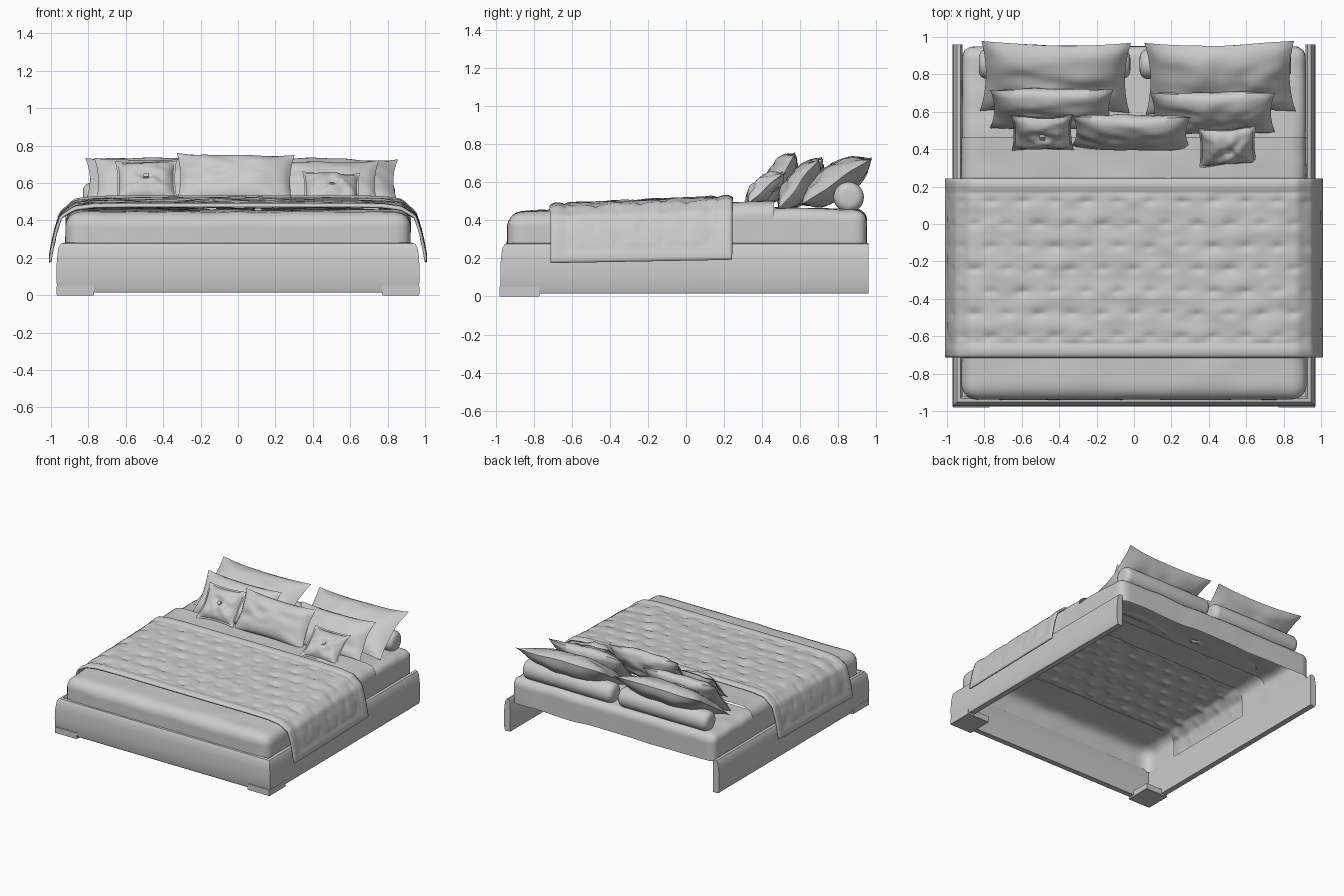
import bpy, bmesh
from math import radians, exp, sin, pi, hypot
from mathutils import Vector, Matrix, noise

if "Cube" in bpy.data.objects:
    bpy.data.objects.remove(bpy.data.objects["Cube"])


def finish(name, bm, angle=50):
    bmesh.ops.recalc_face_normals(bm, faces=bm.faces)
    me = bpy.data.meshes.new(name)
    bm.to_mesh(me)
    bm.free()
    ob = bpy.data.objects.new(name, me)
    bpy.context.collection.objects.link(ob)
    bpy.ops.object.select_all(action='DESELECT')
    ob.select_set(True)
    bpy.context.view_layer.objects.active = ob
    bpy.ops.object.shade_smooth_by_angle(angle=radians(angle))
    return ob


def wobble(x, y, z=0.0):
    return noise.noise(Vector((x, y, z)))


def box(name, lo, hi, matrix=None, bevel=0.0):
    bm = bmesh.new()
    bmesh.ops.create_cube(bm, size=1)
    lo, hi = Vector(lo), Vector(hi)
    for v in bm.verts:
        v.co = (lo + hi) / 2 + v.co * (hi - lo)
    if bevel:
        bmesh.ops.bevel(bm, geom=bm.edges[:], offset=bevel, segments=2, affect='EDGES')
    if matrix:
        bm.transform(matrix)
    return finish(name, bm, 30)


# Upholstered rails: one section swept round a U, open at the head
def bed_frame():
    section = [(-.027, .015), (.018, .015), (.025, .03), (.028, .12), (.025, .2),
               (.017, .255), (.004, .276), (-.015, .281), (-.027, .262)]
    bm = bmesh.new()
    rings = []
    for sx, back in ((-1, 1), (-1, 0), (1, 0), (1, 1)):
        rings.append([bm.verts.new((sx * (.943 + d), .96 if back else -(.948 + d), z))
                      for d, z in section])
    n = len(section)
    for a, b in zip(rings, rings[1:]):
        for i in range(n):
            j = (i + 1) % n
            bm.faces.new((a[i], a[j], b[j], b[i]))
    bm.faces.new(rings[0])
    bm.faces.new(rings[-1])
    finish("bed_frame", bm, 40)


# Soft rounded box shell, open underneath; keep(y) picks the visible stretch
def soft_shell(name, half_x, y0, y1, z0, top, radius, keep):
    bm = bmesh.new()
    bmesh.ops.create_cube(bm, size=2)
    bmesh.ops.subdivide_edges(bm, edges=bm.edges[:], cuts=44, use_grid_fill=True)
    bmesh.ops.delete(bm, geom=[f for f in bm.faces if f.calc_center_median().z < -.999],
                     context='FACES')
    size = Vector((half_x, (y1 - y0) / 2, .3))
    inner = size - Vector((radius,) * 3)
    for v in bm.verts:
        p = Vector(a * b for a, b in zip(v.co, size))
        c = Vector(max(-i, min(i, a)) for a, i in zip(p, inner))
        c.z = min(p.z, inner.z)
        if (p - c).length > 1e-6:
            p = c + (p - c).normalized() * radius
        y = p.y + (y0 + y1) / 2
        t = top(y)
        z = max(z0 + .01 * wobble(p.x * 4, y * 4), p.z - .3 + t)
        k = .008 * wobble(p.x * 5, y * 7, z * 4)
        v.co = (p.x + k * .5, y + k * .5, z + k)
    bmesh.ops.remove_doubles(bm, verts=bm.verts, dist=.0005)
    bmesh.ops.delete(bm, geom=[f for f in bm.faces if not keep(f.calc_center_median().y)],
                     context='FACES')
    finish(name, bm, 60)


# Quilted blanket draped over the sides, with a raised border band
def blanket():
    prof = [(0, .49), (.6, .49), (.77, .487), (.87, .474), (.94, .425),
            (.965, .35), (.983, .27), (.998, .185)]
    arc = [0]
    for a, b in zip(prof, prof[1:]):
        arc.append(arc[-1] + hypot(b[0] - a[0], b[1] - a[1]))

    def at(s):
        for i in range(len(arc) - 1):
            if s <= arc[i + 1] + 1e-9:
                f = (s - arc[i]) / (arc[i + 1] - arc[i])
                return [a + (b - a) * f for a, b in zip(prof[i], prof[i + 1])]
        return prof[-1]

    nx, ny, total = 150, 80, arc[-1]
    bm = bmesh.new()
    grid = []
    for j in range(ny + 1):
        y = -.71 + .95 * j / ny
        row = []
        for i in range(nx + 1):
            s = total * (2 * i / nx - 1)
            x, z = at(abs(s))
            edge = min(total - abs(s), y + .71, .24 - y)
            if edge < .065:
                puff = .012 * sin(pi * min(1, edge / .065)) ** .5 if 0 < edge else 0
            else:
                r = round(y / .12)
                dx = (s / .17 + .5 * (r % 2)) % 1
                dx = min(dx, 1 - dx) * .17
                dent = exp(-(dx * dx / .0016 + (y - r * .12) ** 2 / .0005))
                puff = .006 + .009 * wobble(s * 5, y * 12) - .012 * dent
                puff *= min(1, (edge - .065) / .03)
            side = max(0, min(1, (abs(x) - .87) / .09))
            z += (y + .24) * .045 * (1 - side * .6) + puff * (1 - side)
            x = (x + puff * side * .4) * (1 if s >= 0 else -1)
            row.append(bm.verts.new((x, y, z)))
        grid.append(row)
    for a, b in zip(grid, grid[1:]):
        for i in range(nx):
            bm.faces.new((a[i], a[i + 1], b[i + 1], b[i]))
    ob = finish("quilted_blanket", bm, 60)
    if ob.data.polygons[len(ob.data.polygons) // 2].normal.z < 0:
        ob.data.flip_normals()
    m = ob.modifiers.new("thickness", 'SOLIDIFY')
    m.thickness = .012


# Stuffed cushion with pinched corners; optional flat flange and centre button
def pillow(name, loc, w, h, t, tilt, yaw=0, roll=0, flange=0.0, button=False):
    mat = (Matrix.Translation(loc) @ Matrix.Rotation(radians(yaw), 4, 'Z')
           @ Matrix.Rotation(radians(tilt), 4, 'X') @ Matrix.Rotation(radians(roll), 4, 'Z'))
    bm = bmesh.new()
    for side in (1, -1):
        made = bmesh.ops.create_grid(bm, x_segments=28, y_segments=22, size=1)['verts']
        for p in made:
            u, v = p.co.x, p.co.y
            a, b = [min(1, abs(q) / (1 - flange)) for q in (u, v)]
            fat = max(0, (1 - a ** 2.4) * (1 - b ** 2.4)) ** .55
            if button:
                fat *= 1 - .35 * exp(-(u * u + v * v) / .04)
            crease = .018 * wobble(u * 2.5 + loc[0] * 9, v * 2.5, side) * fat
            bend = .012 * wobble(u * 1.5, v * 1.5, loc[0] * 5)
            p.co = (w / 2 * u * (1 - .07 * (1 - v * v)),
                    h / 2 * v * (1 - .10 * (1 - u * u)),
                    side * (t / 2 * fat + crease) + bend)
    bmesh.ops.remove_doubles(bm, verts=bm.verts, dist=.0004)
    bm.transform(mat)
    finish(name, bm, 60)
    if button:
        z = t / 2 * .65
        box(name + "_button", (-.015, -.015, z - .01), (.015, .015, z + .014), mat, .003)


bed_frame()
for s, side in ((-1, "left"), (1, "right")):
    x0, x1 = sorted((s * .97, s * .77))
    box("foot_" + side, (x0, -.98, 0), (x1, -.77, .052), bevel=.003)

# Bedding
soft_shell("mattress_head", .918, .1, .95, .25, lambda y: .475 - .02 * y, .06,
           lambda y: y > .42)
soft_shell("duvet", .922, -.94, .6, .25, lambda y: .483 + .042 * y, .08,
           lambda y: y < -.62 or .15 < y < .475)
blanket()

# Bolsters lying behind the pillows
for side, x0, x1 in (("left", -.83, -.02), ("right", .03, .84)):
    bm = bmesh.new()
    bmesh.ops.create_cone(bm, cap_ends=True, segments=32, radius1=.08, radius2=.08,
                          depth=x1 - x0)
    rims = [e for e in bm.edges if abs(e.verts[0].co.z - e.verts[1].co.z) < .01]
    bmesh.ops.bevel(bm, geom=rims, offset=.045, segments=5, profile=.5, affect='EDGES')
    bm.transform(Matrix.Translation(((x0 + x1) / 2, .855, .522))
                 @ Matrix.Rotation(pi / 2, 4, 'Y'))
    finish("bolster_" + side, bm)

# Pillows from back to front
pillow("back_pillow_left", (-.42, .785, .605), .80, .45, .18, 33, 0, -1, .04)
pillow("back_pillow_right", (.46, .785, .60), .80, .45, .18, 33, 0, 1, .04)
pillow("middle_pillow_left", (-.44, .615, .595), .66, .34, .14, 52, 1, -1)
pillow("middle_pillow_right", (.42, .595, .585), .67, .34, .14, 51, -1, 1)
pillow("centre_pillow", (-.015, .49, .618), .63, .32, .14, 60, 0, -1)
pillow("small_cushion_left", (-.49, .49, .61), .33, .29, .11, 48, 0, 1, .1, True)
pillow("small_cushion_right", (.50, .415, .572), .31, .27, .11, 40, 4, -2, .1, True)
